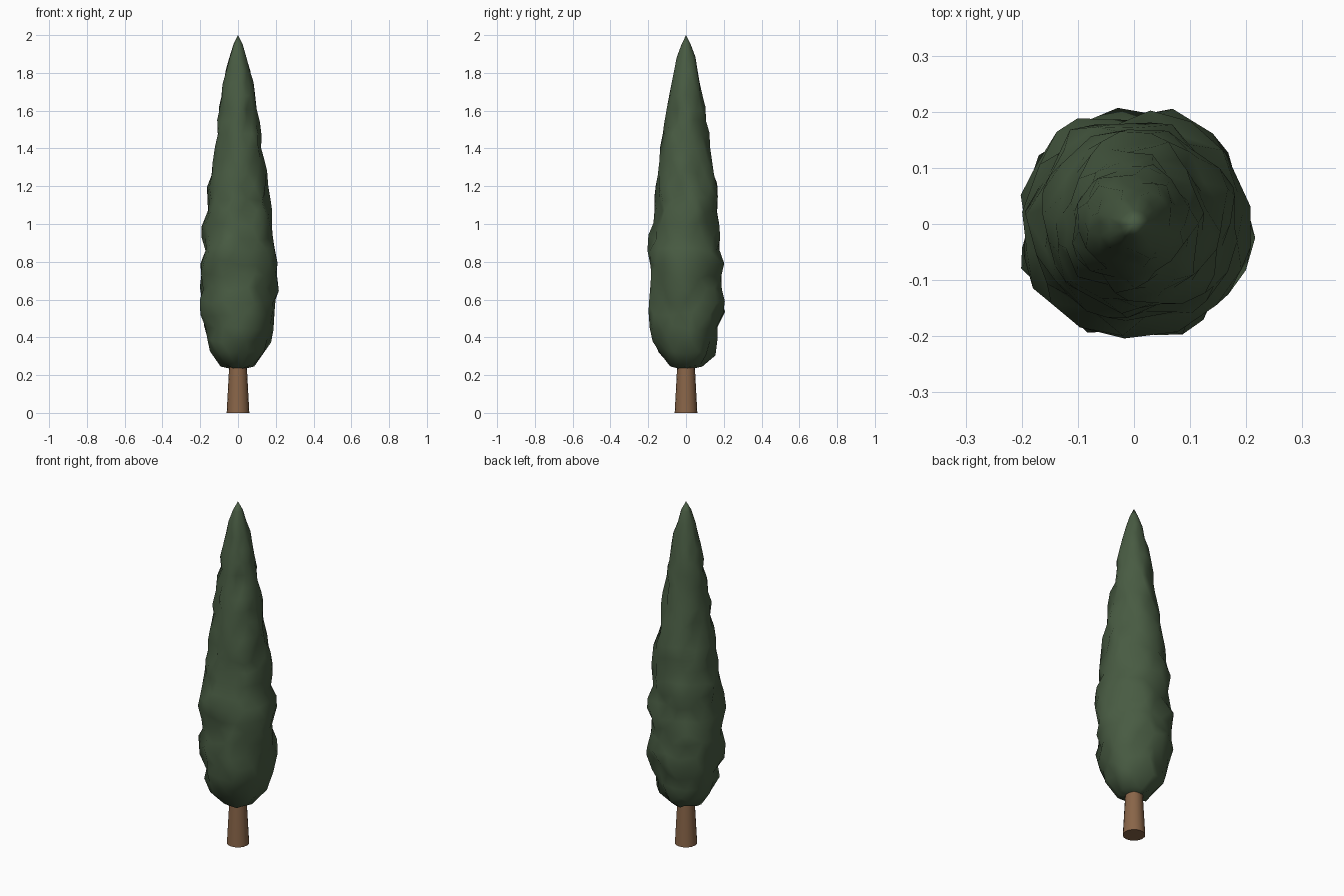
import bpy, bmesh, math, random

random.seed(11)
if "Cube" in bpy.data.objects:
    bpy.data.objects.remove(bpy.data.objects["Cube"])


def material(name, colour):
    mat = bpy.data.materials.new(name)
    mat.use_nodes = True
    mat.diffuse_color = colour
    bsdf = mat.node_tree.nodes["Principled BSDF"]
    bsdf.inputs["Base Color"].default_value = colour
    bsdf.inputs["Roughness"].default_value = 0.9
    return mat


def lathe(name, rings, sides, mat, smooth_angle, jitter=0.0):
    """Spin (radius, z) rings round the z axis; zero radius makes a pole."""
    bm = bmesh.new()
    loops = []
    for i, (r, z) in enumerate(rings):
        if r == 0:
            loops.append([bm.verts.new((0, 0, z))])
            continue
        loop = []
        for k in range(sides):
            a = math.tau * (k + 0.5 * (i % 2) * (jitter > 0)) / sides
            a += random.uniform(-1, 1) * jitter
            rr = r * (1 + random.uniform(-1, 1) * jitter)
            dz = random.uniform(-1, 1) * jitter * min(r, 0.15)
            loop.append(bm.verts.new((rr * math.cos(a), rr * math.sin(a), z + dz)))
        loops.append(loop)
    for i, (low, high) in enumerate(zip(loops, loops[1:])):
        for k in range(sides):
            n = (k + 1) % sides
            if len(low) == 1:
                bm.faces.new((low[0], high[n], high[k]))
            elif len(high) == 1:
                bm.faces.new((low[k], low[n], high[0]))
            elif jitter == 0:
                bm.faces.new((low[k], low[n], high[n], high[k]))
            elif i % 2:
                # staggered rows joined by triangles
                bm.faces.new((low[k], high[n], high[k]))
                bm.faces.new((low[k], low[n], high[n]))
            else:
                bm.faces.new((low[k], low[n], high[k]))
                bm.faces.new((low[n], high[n], high[k]))
    bmesh.ops.recalc_face_normals(bm, faces=bm.faces)
    mesh = bpy.data.meshes.new(name)
    bm.to_mesh(mesh)
    bm.free()
    mesh.materials.append(mat)
    obj = bpy.data.objects.new(name, mesh)
    bpy.context.collection.objects.link(obj)
    bpy.ops.object.select_all(action="DESELECT")
    obj.select_set(True)
    bpy.context.view_layer.objects.active = obj
    bpy.ops.object.shade_smooth_by_angle(angle=math.radians(smooth_angle))
    return obj


def radius_at(z, profile):
    for (r0, z0), (r1, z1) in zip(profile, profile[1:]):
        if z <= z1:
            return r0 + (r1 - r0) * (z - z0) / (z1 - z0)
    return 0


bark = material("brown bark", (0.25, 0.13, 0.065, 1))
leaves = material("dark green leaves", (0.065, 0.105, 0.055, 1))

# Tapered trunk
lathe("trunk", [(0, 0), (0.06, 0), (0.046, 0.26), (0, 0.26)], 16, bark, 40)

# Tall lumpy foliage, evenly stacked rings following a spindle outline
outline = [(0.085, 0.25), (0.14, 0.31), (0.172, 0.4), (0.192, 0.5), (0.2, 0.62),
           (0.195, 0.78), (0.18, 1.0), (0.155, 1.2), (0.128, 1.4), (0.098, 1.6),
           (0.075, 1.77), (0.042, 1.9), (0.022, 1.96)]
count = 26
heights = [0.25 + 1.7 * i / (count - 1) for i in range(count)]
rings = [(0, 0.225)] + [(radius_at(z, outline), z) for z in heights] + [(0, 2.0)]
lathe("foliage", rings, 16, leaves, 180, jitter=0.1)
